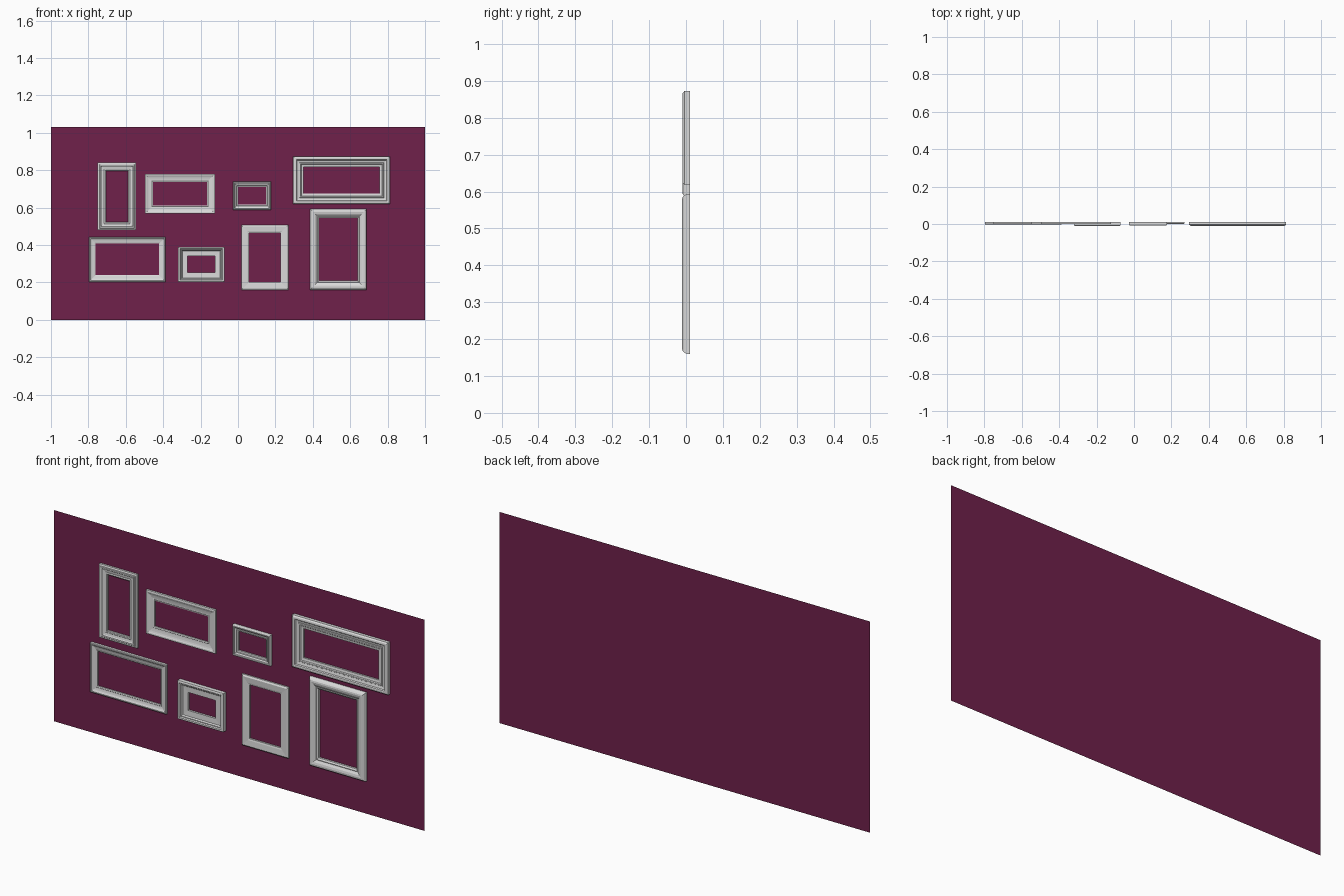
import bpy
import bmesh

BACK = 0.011  # y of the wall surface

cube = bpy.data.objects.get("Cube")
if cube:
    bpy.data.objects.remove(cube, do_unlink=True)


def make_material(name, color):
    mat = bpy.data.materials.new(name)
    mat.use_nodes = True
    mat.diffuse_color = color
    mat.node_tree.nodes["Principled BSDF"].inputs["Base Color"].default_value = color
    return mat


plum = make_material("plum paint", (0.16, 0.015, 0.07, 1))
white = make_material("pale frame", (0.7, 0.7, 0.7, 1))


def finish(bm, name, mat):
    mesh = bpy.data.meshes.new(name)
    bm.to_mesh(mesh)
    bm.free()
    mesh.materials.append(mat)
    obj = bpy.data.objects.new(name, mesh)
    bpy.context.collection.objects.link(obj)
    return obj


def rect_loop(bm, x0, x1, z0, z1, y):
    return [bm.verts.new((x, y, z)) for x, z in ((x0, z0), (x1, z0), (x1, z1), (x0, z1))]


def picture_frame(name, x0, x1, z0, z1, width, depth, profile):
    """Mitred moulding: profile pairs are (share of width inward, share of depth)."""
    bm = bmesh.new()
    loops = []
    for t, h in [(0, 0)] + profile + [(1, 0)]:
        w = t * width
        loops.append(rect_loop(bm, x0 + w, x1 - w, z0 + w, z1 - w, BACK - h * depth))
    for a, b in zip(loops, loops[1:]):
        for i in range(4):
            j = (i + 1) % 4
            bm.faces.new((a[i], a[j], b[j], b[i]))
    return finish(bm, name, white)


# Moulding cross-sections, from outer edge to inner edge
stepped = [(0, .7), (.12, .85), (.2, .85), (.25, 1), (.4, 1), (.48, .75),
           (.75, .6), (.8, .7), (.92, .7), (1, .5)]
scooped = [(0, .85), (.08, 1), (.2, 1), (.3, .8), (.45, .62), (.65, .5),
           (.8, .45), (.85, .55), (1, .4)]
double = [(0, .7), (.1, .95), (.2, 1), (.3, .95), (.36, .7), (.58, .55),
          (.62, .7), (.72, .7), (.78, .5), (1, .4)]
flat = [(0, .6), (.1, .85), (.18, 1), (.8, .85), (.9, .75), (1, .7)]
rounded = [(0, .4), (.08, .75), (.2, .95), (.35, 1), (.55, .9), (.7, .7),
           (.78, .6), (.84, .65), (1, .45)]
deep = [(0, .9), (.08, 1), (.2, 1), (.28, .8), (.36, .8), (.45, .5), (1, .45)]

# Wall panel
bm = bmesh.new()
bm.faces.new(rect_loop(bm, -1, 1, 0, 1.03, BACK))
finish(bm, "wall", plum)

# Upper row of frames
picture_frame("narrow_tall_frame", -.75, -.545, .48, .84, .044, .014, stepped)
picture_frame("upper_wide_frame", -.498, -.123, .567, .78, .044, .012, scooped)
picture_frame("small_frame", -.027, .177, .588, .738, .028, .02, double)
picture_frame("large_wide_frame", .295, .813, .618, .873, .056, .021, double)

# Lower row of frames
picture_frame("lower_wide_frame", -.797, -.387, .202, .443, .036, .014, scooped)
picture_frame("deep_small_frame", -.32, -.073, .202, .39, .05, .022, deep)
picture_frame("flat_tall_frame", .018, .27, .16, .507, .042, .012, flat)
picture_frame("large_tall_frame", .385, .688, .16, .593, .049, .022, rounded)
